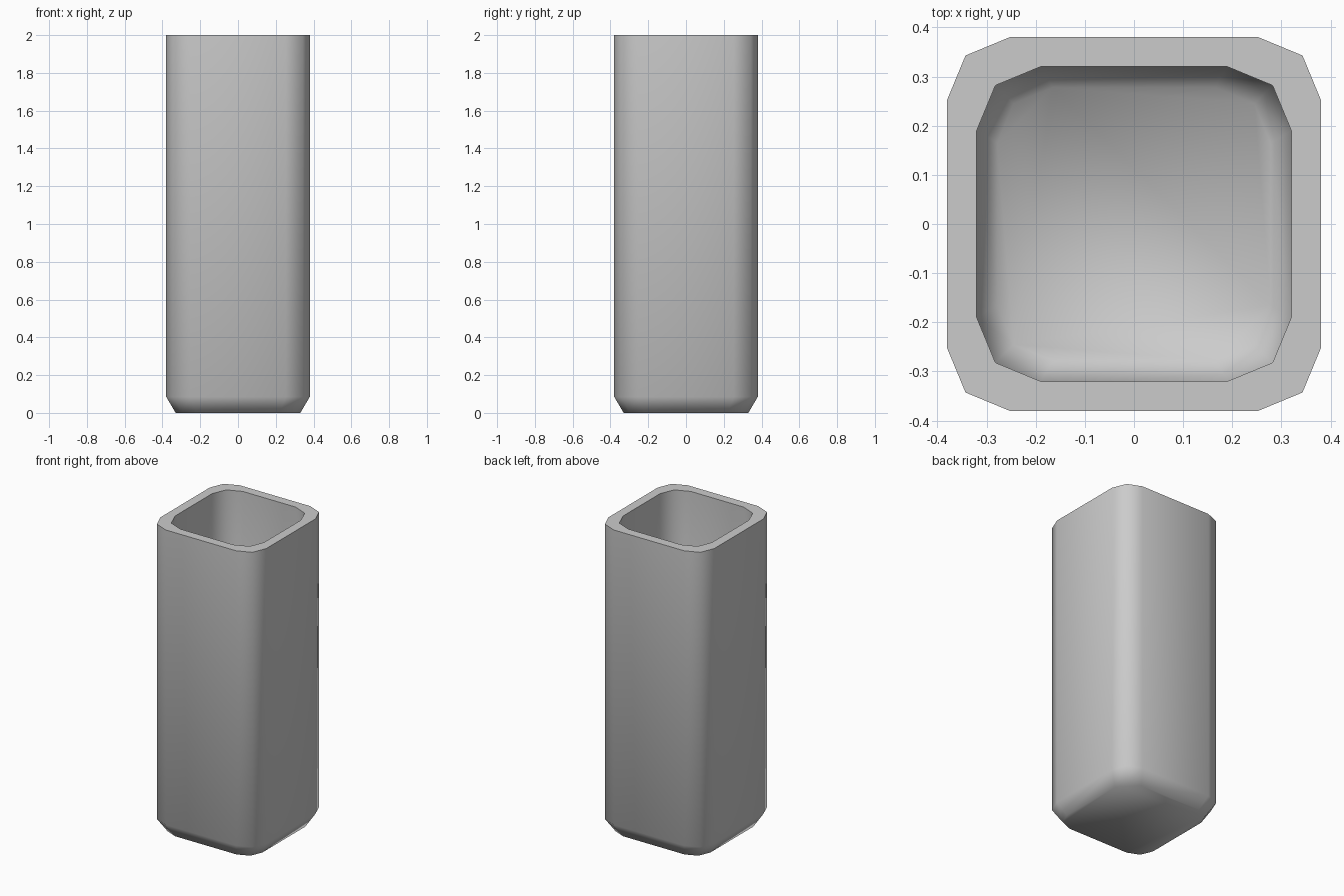
import bpy, bmesh, math

if "Cube" in bpy.data.objects:
    bpy.data.objects.remove(bpy.data.objects["Cube"])


def ring(bm, half, radius, z):
    """Rounded square loop with two segments per corner."""
    verts = []
    c = half - radius
    for q in range(4):
        a0 = q * math.pi / 2
        sx = 1 if q in (0, 3) else -1
        sy = 1 if q in (0, 1) else -1
        for k in range(3):
            a = a0 + k * math.pi / 4
            verts.append(bm.verts.new((sx * c + radius * math.cos(a),
                                       sy * c + radius * math.sin(a), z)))
    return verts


bm = bmesh.new()
# Profile: outer bottom, outer wall, rim, inner wall, inner floor
profile = [(0.33, 0.11, 0.0), (0.38, 0.127, 0.085), (0.38, 0.127, 2.0),
           (0.32, 0.13, 2.0), (0.32, 0.13, 0.145), (0.278, 0.113, 0.06)]
rings = [ring(bm, *p) for p in profile]
for a, b in zip(rings, rings[1:]):
    n = len(a)
    for i in range(n):
        j = (i + 1) % n
        bm.faces.new((a[i], a[j], b[j], b[i]))
# Underside and inner floor
bm.faces.new(rings[0][::-1])
bm.faces.new(rings[-1])
bmesh.ops.recalc_face_normals(bm, faces=bm.faces)

mesh = bpy.data.meshes.new("square_tumbler")
bm.to_mesh(mesh)
bm.free()
obj = bpy.data.objects.new("square_tumbler", mesh)
bpy.context.collection.objects.link(obj)

# Smooth walls and base, crisp rim
bpy.context.view_layer.objects.active = obj
obj.select_set(True)
bpy.ops.object.shade_smooth_by_angle(angle=math.radians(70))
